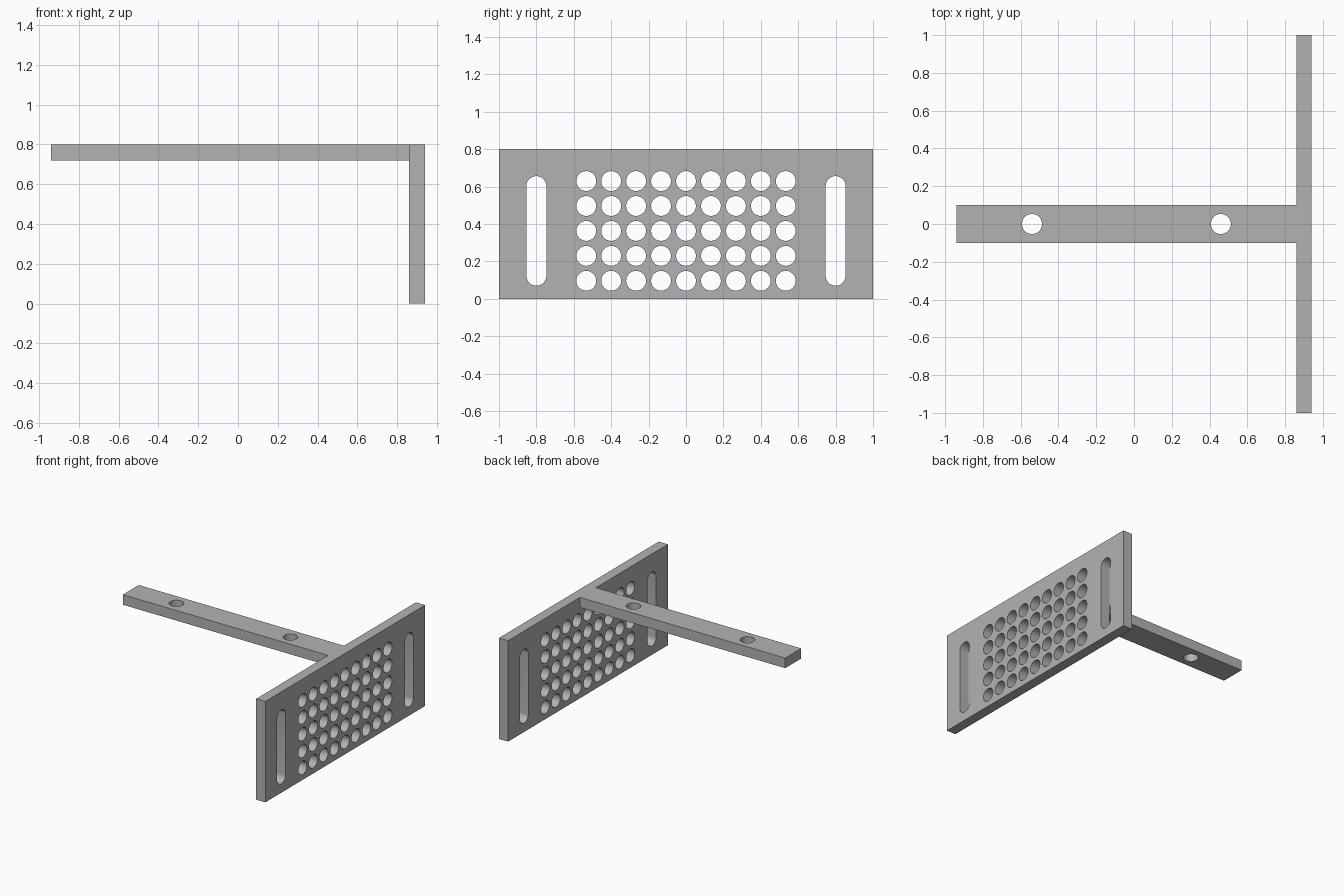
import bpy
import bmesh
from math import pi, cos, sin
from mathutils import Vector

cube = bpy.data.objects.get("Cube")
if cube:
    bpy.data.objects.remove(cube, do_unlink=True)

grey = bpy.data.materials.new("plain_grey")
grey.use_nodes = True
colour = (0.45, 0.45, 0.45, 1)
grey.diffuse_color = colour
grey.node_tree.nodes["Principled BSDF"].inputs["Base Color"].default_value = colour

THICK = 0.08
HEIGHT = 0.8
X_BACK, X_FRONT = -0.94, 0.94
HOLE_R = 0.053
PITCH = 0.4 / 3
MID_Z = 0.363


def make_object(name, bm):
    bmesh.ops.recalc_face_normals(bm, faces=bm.faces)
    mesh = bpy.data.meshes.new(name)
    bm.to_mesh(mesh)
    bm.free()
    mesh.materials.append(grey)
    obj = bpy.data.objects.new(name, mesh)
    bpy.context.collection.objects.link(obj)
    return obj


def box(name, low, high):
    low, high = Vector(low), Vector(high)
    bm = bmesh.new()
    bmesh.ops.create_cube(bm, size=1)
    for v in bm.verts:
        v.co = (low + high) / 2 + v.co * (high - low)
    return make_object(name, bm)


def add_slot(bm, centre, axis, half_length=0, segments=48):
    """Round prism along x or z; half_length stretches it upright into a slot."""
    ring = []
    for i in range(segments):
        a = 2 * pi * (i + 0.5) / segments
        u, w = HOLE_R * cos(a), HOLE_R * sin(a)
        w += half_length if w > 0 else -half_length
        ring.append(Vector((0, u, w) if axis == "x" else (u, w, 0)))
    depth = Vector((THICK, 0, 0) if axis == "x" else (0, 0, THICK))
    ends = [[bm.verts.new(Vector(centre) + p + depth * s) for p in ring] for s in (-1, 1)]
    for end in ends:
        bm.faces.new(end)
    for i in range(segments):
        j = (i + 1) % segments
        bm.faces.new((ends[0][i], ends[0][j], ends[1][j], ends[1][i]))


def apply_boolean(target, tool, operation):
    tool.hide_render = True
    mod = target.modifiers.new(operation.title(), "BOOLEAN")
    mod.operation = operation
    mod.solver = "EXACT"
    mod.object = tool
    bpy.context.view_layer.objects.active = target
    bpy.ops.object.modifier_apply(modifier=mod.name)
    bpy.data.objects.remove(tool, do_unlink=True)


# Upright plate with the long arm fused to its top edge
bracket = box("perforated_bracket", (X_FRONT - THICK, -1, 0), (X_FRONT, 1, HEIGHT))
arm = box("arm", (X_BACK, -0.1, HEIGHT - THICK), (X_FRONT - THICK / 2, 0.1, HEIGHT))
apply_boolean(bracket, arm, "UNION")

# Screw holes down through the arm
bm = bmesh.new()
for x in (-0.54, 0.46):
    add_slot(bm, (x, 0, HEIGHT - THICK / 2), "z")

# Grid of round holes and a tall slot at each end of the plate
plate_x = X_FRONT - THICK / 2
for column in range(-4, 5):
    for row in range(-2, 3):
        add_slot(bm, (plate_x, column * PITCH, MID_Z + row * PITCH), "x")
for side in (-1, 1):
    add_slot(bm, (plate_x, side * 0.8, MID_Z), "x", half_length=0.24)
apply_boolean(bracket, make_object("hole_cutter", bm), "DIFFERENCE")

# Smooth hole walls, crisp edges
bpy.ops.object.select_all(action="DESELECT")
bracket.select_set(True)
bpy.context.view_layer.objects.active = bracket
bpy.ops.object.shade_smooth_by_angle(angle=pi / 6)
